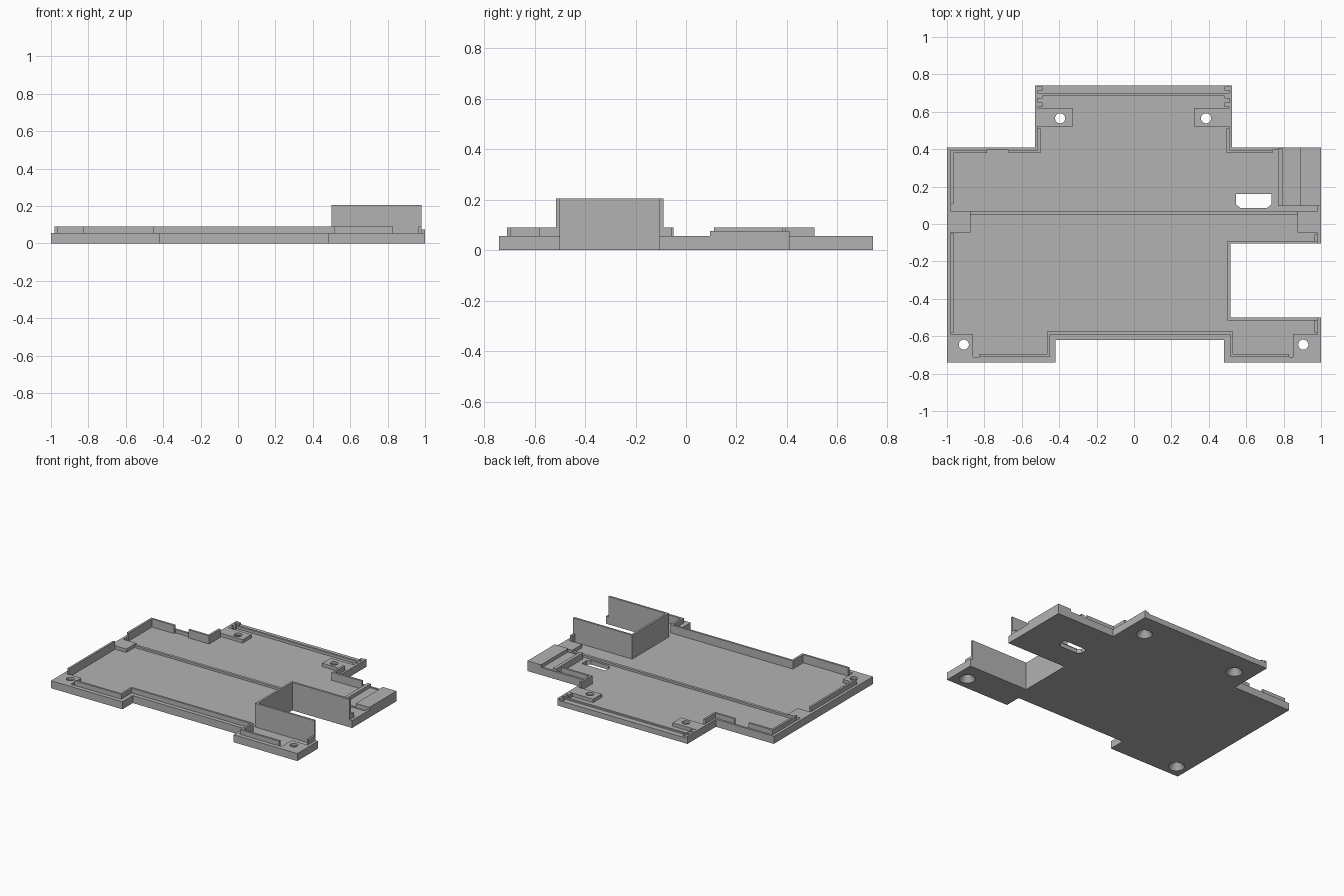
import bpy, bmesh

if "Cube" in bpy.data.objects:
    bpy.data.objects.remove(bpy.data.objects["Cube"], do_unlink=True)

FLOOR, RIM, LIP, GUARD = 0.03, 0.055, 0.09, 0.205

grey = bpy.data.materials.new("plain_grey")
grey.use_nodes = True
grey.diffuse_color = (0.45, 0.45, 0.45, 1)
grey.node_tree.nodes["Principled BSDF"].inputs["Base Color"].default_value = grey.diffuse_color


def finish(name, bm):
    bmesh.ops.recalc_face_normals(bm, faces=bm.faces)
    mesh = bpy.data.meshes.new(name)
    bm.to_mesh(mesh)
    bm.free()
    mesh.materials.append(grey)
    obj = bpy.data.objects.new(name, mesh)
    bpy.context.collection.objects.link(obj)
    return obj


def box(name, x0, x1, y0, y1, z1, z0=0.01):
    bm = bmesh.new()
    bmesh.ops.create_cube(bm, size=1)
    for v in bm.verts:
        v.co.x = x1 if v.co.x > 0 else x0
        v.co.y = y1 if v.co.y > 0 else y0
        v.co.z = z1 if v.co.z > 0 else z0
    return finish(name, bm)


def prism(name, points, z0, z1):
    bm = bmesh.new()
    face = bm.faces.new([bm.verts.new((x, y, z0)) for x, y in points])
    top = bmesh.ops.extrude_face_region(bm, geom=[face])["geom"]
    for v in top:
        if isinstance(v, bmesh.types.BMVert):
            v.co.z = z1
    return finish(name, bm)


def cone(name, x, y, r0, r1, z0, z1):
    bm = bmesh.new()
    bmesh.ops.create_cone(bm, cap_ends=True, segments=32, radius1=r0, radius2=r1, depth=z1 - z0)
    bmesh.ops.translate(bm, verts=bm.verts, vec=(x, y, (z0 + z1) / 2))
    return finish(name, bm)


def cut(target, cutters):
    bpy.context.view_layer.objects.active = target
    for c in cutters:
        mod = target.modifiers.new("cut", "BOOLEAN")
        mod.operation, mod.solver, mod.object = "DIFFERENCE", "EXACT", c
        bpy.ops.object.modifier_apply(modifier=mod.name)


# Tray: stepped outline with a sunken floor inside a rim
outer = [(-1, -.74), (-.42, -.74), (-.42, -.62), (.48, -.62), (.48, -.74), (1, -.74),
         (1, -.5), (.515, -.5), (.515, -.105), (1, -.105), (1, .41), (.525, .41),
         (.525, .74), (-.53, .74), (-.53, .41), (-1, .41)]
inner = [(-.98, -.71), (-.45, -.71), (-.45, -.59), (.515, -.59), (.515, -.71), (.98, -.71),
         (.98, -.515), (.5, -.515), (.5, -.09), (.98, -.09), (.98, .395), (.51, .395),
         (.51, .7), (-.515, .7), (-.515, .395), (-.98, .395)]
tray = prism("tray", outer, 0, RIM)
recess = prism("recess_cutter", inner, FLOOR, 0.2)
back_step = box("back_step_cutter", -.515, .51, .69, .8, 0.2, 0.04)
slot = prism("slot_cutter", [(.57, .085), (.71, .085), (.735, .105), (.735, .16),
                             (.545, .16), (.545, .105)], -.1, 0.2)

# Screw posts with countersunk holes
posts = {
    "back_right_post": (-.515, -.325, .52, .62, -.395, .565),
    "back_left_post": (.32, .515, .52, .62, .385, .565),
    "front_right_post": (-.985, -.86, -.715, -.59, -.91, -.645),
    "front_left_post": (.85, .985, -.715, -.59, .905, -.645),
}
drills = []
post_objects = []
for name, (x0, x1, y0, y1, hx, hy) in posts.items():
    post_objects.append(box(name, x0, x1, y0, y1, RIM))
    drills.append(cone("drill_cutter", hx, hy, .027, .027, -.1, .2))
    drills.append(cone("sink_cutter", hx, hy, .056, .027, -.002, .04))
cut(tray, [recess, back_step, slot] + drills)
for post in post_objects:
    cut(post, drills)
for c in [recess, back_step, slot] + drills:
    bpy.data.objects.remove(c, do_unlink=True)

# Raised locating lips along the inside of the rim
T = 0.015
lips = [(-.98, -.965, -.58, -.05), (-.98, -.965, .11, .395),
        (-.98, -.785, .38, .395), (-.67, -.5, .38, .395), (-.515, -.5, .38, .51),
        (.495, .51, .38, .51), (.495, .74, .38, .395),
        (-.83, -.45, -.71, -.695), (-.465, -.45, -.71, -.575),
        (-.465, .53, -.59, -.575), (.515, .53, -.71, -.575), (.515, .83, -.71, -.695),
        (.965, .98, -.58, -.51), (.965, .98, -.095, -.055)]
for i, (x0, x1, y0, y1) in enumerate(lips):
    box(f"lip_{i + 1}", x0, x1, y0, y1, LIP)

# Tall guard around the side notch
box("guard_inner_wall", .5, .515, -.515, -.09, GUARD, 0)
box("guard_front_wall", .5, .98, -.515, -.5, GUARD, 0)
box("guard_back_wall", .5, .98, -.105, -.09, GUARD, 0)

# Cross rib with its two end blocks
box("cross_rib", -.985, .985, .05, .07, .045)
for side, s in (("right", -1), ("left", 1)):
    xs = sorted((s * .875, s * .985))
    box(f"{side}_rib_block", *xs, -.045, .07, RIM)

# Stepped port block at the back left corner
box("port_ridge", .77, .795, .095, .405, .075)
box("port_channel", .79, .895, .095, .405, .05)
box("port_outer_block", .89, 1, .095, .41, .075, 0)

# Back ridge and the corner clips beside it
box("back_ridge", -.515, .51, .685, .70, .05)
for side, x0, x1 in (("right", -.52, -.49), ("left", .485, .515)):
    for y0, y1 in ((.625, .65), (.67, .69), (.715, .735)):
        box(f"{side}_back_clip", x0, x1, y0, y1, RIM)
